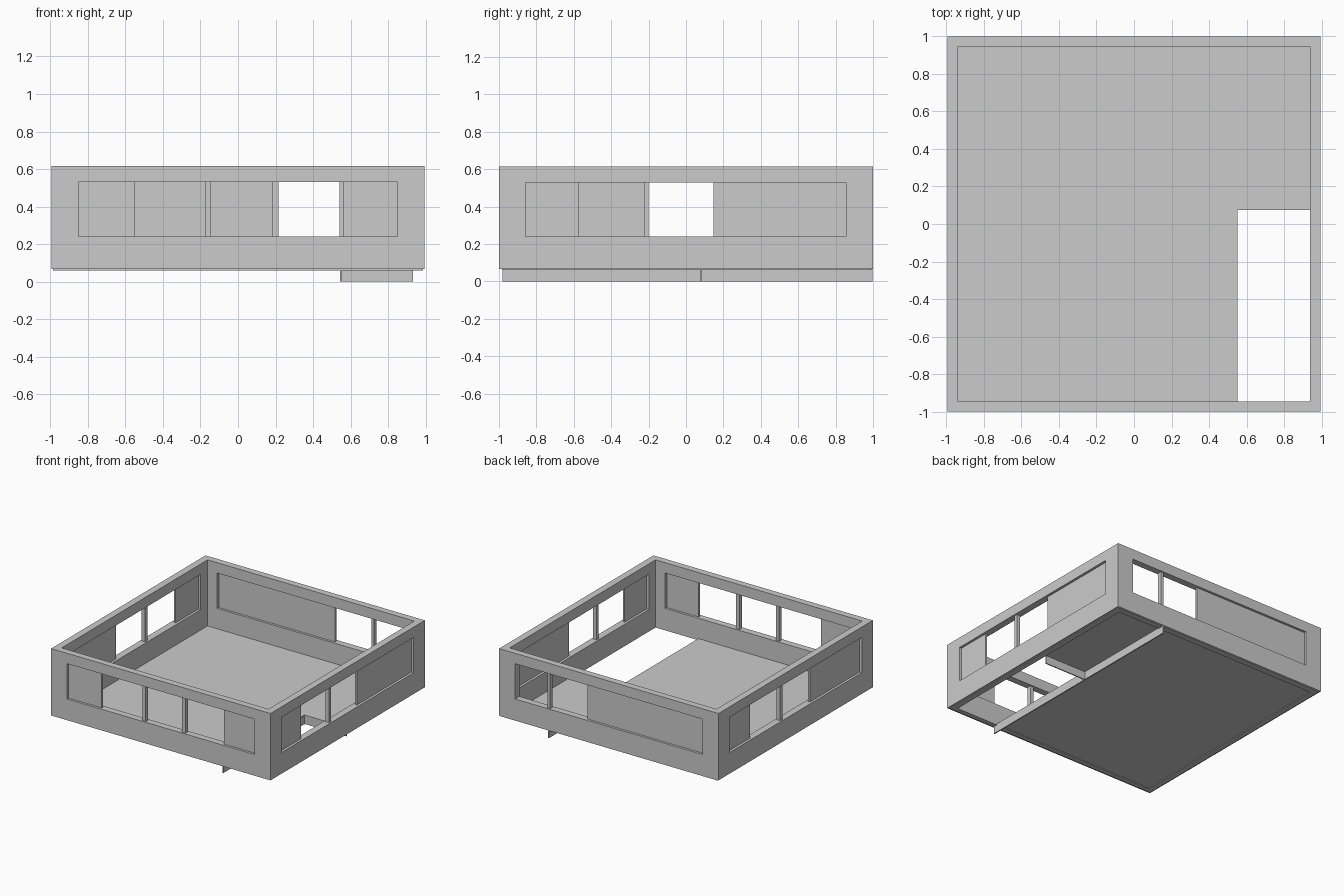
import bpy, bmesh

if "Cube" in bpy.data.objects:
    bpy.data.objects.remove(bpy.data.objects["Cube"])

HX, HY = 0.995, 1.0        # outer half sizes
IX, IY = 0.938, 0.945      # inner half sizes
Z0, Z1 = 0.066, 0.615      # wall bottom and top
W0, W1 = 0.24, 0.53        # window sill and head


def box(name, x0, x1, y0, y1, z0, z1):
    bm = bmesh.new()
    bmesh.ops.create_cube(bm, size=1)
    for v in bm.verts:
        v.co = ((x0 + x1) / 2 + v.co.x * (x1 - x0),
                (y0 + y1) / 2 + v.co.y * (y1 - y0),
                (z0 + z1) / 2 + v.co.z * (z1 - z0))
    me = bpy.data.meshes.new(name)
    bm.to_mesh(me)
    bm.free()
    ob = bpy.data.objects.new(name, me)
    bpy.context.collection.objects.link(ob)
    return ob


def cut(target, cutters):
    bpy.context.view_layer.objects.active = target
    for c in cutters:
        c.hide_render = True
        m = target.modifiers.new("cut", 'BOOLEAN')
        m.operation, m.solver, m.object = 'DIFFERENCE', 'EXACT', c
        bpy.ops.object.modifier_apply(modifier=m.name)
        bpy.data.objects.remove(c)


# Outer walls, hollowed, with one long window band per side
walls = box("walls", -HX, HX, -HY, HY, Z0, Z1)
cut(walls, [
    box("room_cutter", -IX, IX, -IY, IY, -1, 2),
    box("front_back_window_cutter", -0.85, 0.85, -2, 2, W0, W1),
    box("side_window_cutter", -2, 2, -0.857, 0.855, W0, W1),
])

# Thin lip under the walls
lip = box("bottom_lip", -HX + 0.01, HX - 0.01, -HY + 0.015, HY - 0.005, 0.06, Z0)
cut(lip, [box("lip_cutter", -IX, IX, -IY, IY, -1, 2)])

# Floor with stairwell opening
floor = box("floor", -IX, IX, -IY, IY, Z0, 0.073)
cut(floor, [box("stairwell_cutter", 0.55, 2, -2, 0.075, -1, 2)])

# Beams below the floor along the stairwell
box("long_beam", 0.544, 0.553, -0.98, HY - 0.003, 0, Z0)
box("cross_beam", 0.553, 0.932, 0.075, 0.084, 0, Z0)

# Window infill: solid panels and mullions, as ranges along each wall
PANEL, POST = 0.008, 0.016     # half depths
MX, MY = (HX + IX) / 2, (HY + IY) / 2
layout = {
    "front": ([(-0.85, -0.55), (0.56, 0.85)], [(-0.175, -0.145), (0.185, 0.215)]),
    "back": ([(-0.85, 0.205)], [(0.54, 0.565)]),
    "right": ([(-0.857, -0.575), (0.148, 0.855)], [(-0.225, -0.2)]),
    "left": ([(-0.857, -0.215), (0.56, 0.855)], [(0.155, 0.182)]),
}
for side, (panels, posts) in layout.items():
    for kind, spans, d in (("panel", panels, PANEL), ("mullion", posts, POST)):
        for a, b in spans:
            name = f"{side}_window_{kind}"
            if side in ("front", "back"):
                c = -MY if side == "front" else MY
                box(name, a, b, c - d, c + d, W0, W1)
            else:
                c = -MX if side == "left" else MX
                box(name, c - d, c + d, a, b, W0, W1)
